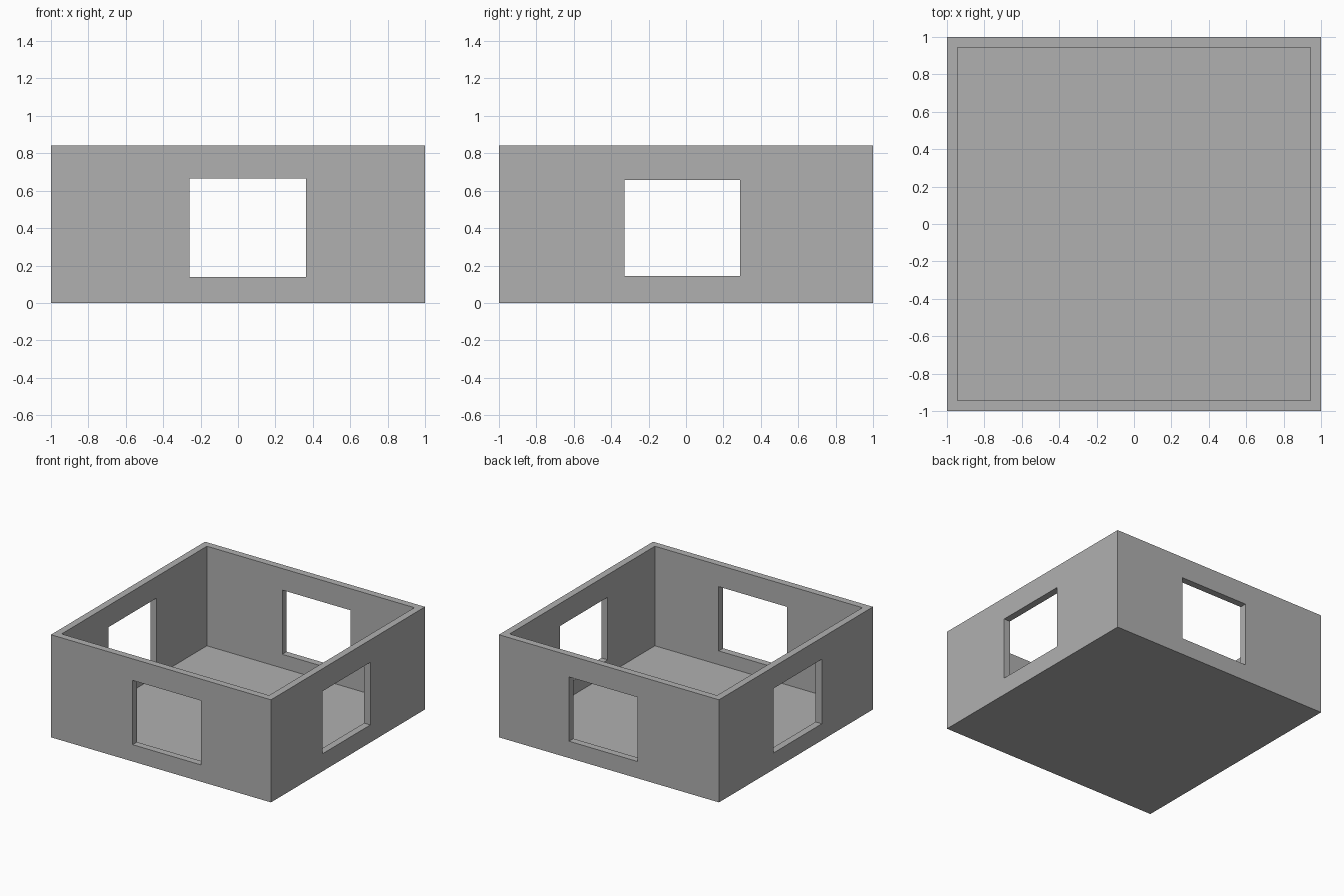
import bpy
from mathutils import Vector

cube = bpy.data.objects.get("Cube")
if cube:
    bpy.data.objects.remove(cube, do_unlink=True)

HEIGHT = 0.843
INNER = 0.943     # half width of the room inside the walls
FLOOR = 0.025     # floor thickness

grey = bpy.data.materials.new("concrete_grey")
grey.use_nodes = True
colour = (0.434, 0.434, 0.434, 1)
grey.diffuse_color = colour
grey.node_tree.nodes["Principled BSDF"].inputs["Base Color"].default_value = colour


def box(name, low, high):
    """Axis-aligned box between two corners."""
    low, high = Vector(low), Vector(high)
    bpy.ops.mesh.primitive_cube_add(size=1)
    obj = bpy.context.object
    obj.name = name
    for v in obj.data.vertices:
        v.co = (low + high) / 2 + v.co * (high - low)
    obj.data.materials.append(grey)
    return obj


def cut(target, cutter):
    """Subtract the cutter and discard it."""
    cutter.hide_render = True
    mod = target.modifiers.new("cut", 'BOOLEAN')
    mod.operation = 'DIFFERENCE'
    mod.solver = 'EXACT'
    mod.object = cutter
    bpy.context.view_layer.objects.active = target
    bpy.ops.object.modifier_apply(modifier=mod.name)
    bpy.data.objects.remove(cutter, do_unlink=True)


# Solid block hollowed into a floor with four walls
room = box("room_shell", (-1, -1, 0), (1, 1, HEIGHT))
cut(room, box("room_cutter", (-INNER, -INNER, FLOOR), (INNER, INNER, 1)))

# Matching windows in the front and back walls
cut(room, box("front_back_cutter", (-0.258, -1.2, 0.138), (0.363, 1.2, 0.666)))

# Left window, and a slightly taller right window
cut(room, box("left_cutter", (0.8, -0.33, 0.144), (1.2, 0.29, 0.658)))
cut(room, box("right_cutter", (-1.2, -0.335, 0.136), (-0.8, 0.29, 0.666)))
